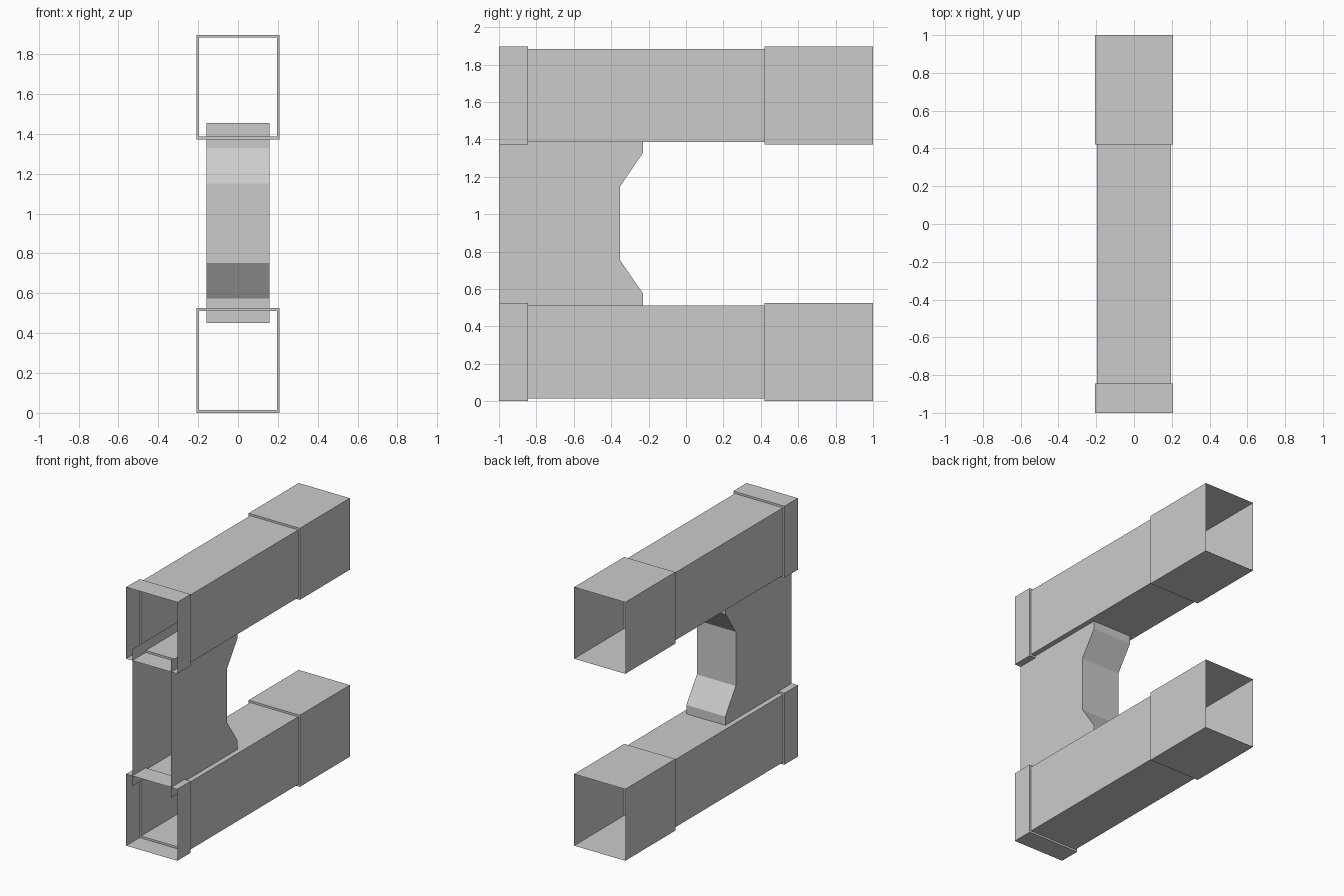
import bpy, bmesh

if "Cube" in bpy.data.objects:
    bpy.data.objects.remove(bpy.data.objects["Cube"])


def make_object(name, bm):
    mesh = bpy.data.meshes.new(name)
    bm.to_mesh(mesh)
    bm.free()
    obj = bpy.data.objects.new(name, mesh)
    bpy.context.collection.objects.link(obj)
    return obj


def duct(name, z, sections):
    """Open-ended thin sheet duct lofted through rectangular sections along y."""
    bm = bmesh.new()
    rings = []
    for y, w, h in sections:
        rings.append([bm.verts.new((sx * w, y, z + sz * h))
                      for sx, sz in ((-1, -1), (1, -1), (1, 1), (-1, 1))])
    for a, b in zip(rings, rings[1:]):
        for i in range(4):
            j = (i + 1) % 4
            bm.faces.new((a[i], a[j], b[j], b[i]))
    return make_object(name, bm)


def connector(name, half_width, profile):
    """Side plates plus a rear wall; the front, top and bottom stay open."""
    bm = bmesh.new()
    left = [bm.verts.new((-half_width, y, z)) for y, z in profile]
    right = [bm.verts.new((half_width, y, z)) for y, z in profile]
    bm.faces.new(left[::-1])
    bm.faces.new(right)
    for i in range(1, len(profile) - 2):
        bm.faces.new((left[i], left[i + 1], right[i + 1], right[i]))
    return make_object(name, bm)


# Ducts: wide front collar, narrower body, wide rear collar
collar = (0.2075, 0.2625)
body = (0.195, 0.248)
sections = [(-1, *collar), (-0.845, *collar), (-0.845, *body),
            (0.42, *body), (0.42, *collar), (1, *collar)]
duct("lower_duct", 0.2625, sections)
duct("upper_duct", 1.634, sections)

# Vertical connector with chamfered throat, reaching into both ducts
connector("vertical_connector", 0.158, [
    (-1, 0.45), (-0.23, 0.45), (-0.23, 0.575), (-0.352, 0.753),
    (-0.352, 1.15), (-0.23, 1.328), (-0.23, 1.455), (-1, 1.455)])
